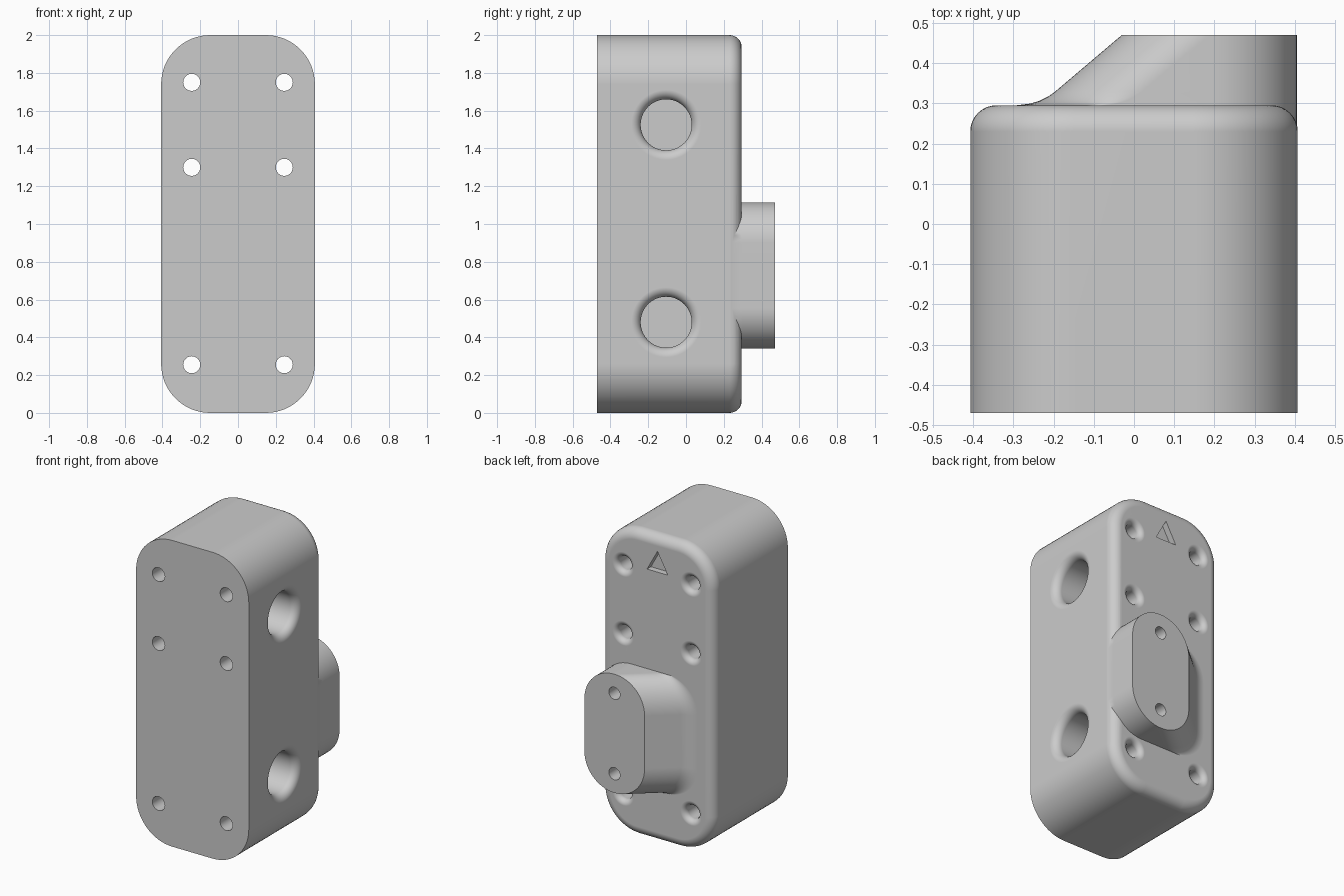
import bpy, bmesh
from math import sin, cos, pi, radians
from mathutils import Vector

cube = bpy.data.objects.get("Cube")
if cube:
    bpy.data.objects.remove(cube, do_unlink=True)

grey = bpy.data.materials.new("plain_grey")
grey.use_nodes = True
COLOUR = (0.6, 0.6, 0.6, 1)
grey.diffuse_color = COLOUR
grey.node_tree.nodes["Principled BSDF"].inputs["Base Color"].default_value = COLOUR


def loft(name, rings):
    """Closed solid through a list of rings of equal length."""
    bm = bmesh.new()
    loops = [[bm.verts.new(p) for p in ring] for ring in rings]
    n = len(loops[0])
    for a, b in zip(loops, loops[1:]):
        for i in range(n):
            j = (i + 1) % n
            bm.faces.new((a[i], a[j], b[j], b[i]))
    bm.faces.new(loops[0])
    bm.faces.new(loops[-1])
    bmesh.ops.recalc_face_normals(bm, faces=bm.faces)
    mesh = bpy.data.meshes.new(name)
    bm.to_mesh(mesh)
    bm.free()
    mesh.materials.append(grey)
    obj = bpy.data.objects.new(name, mesh)
    bpy.context.collection.objects.link(obj)
    return obj


def rounded_rect(x0, x1, z0, z1, r, y, steps=16):
    """Ring in the xz plane with round corners."""
    corners = ((x1 - r, z1 - r), (x0 + r, z1 - r), (x0 + r, z0 + r), (x1 - r, z0 + r))
    return [(cx + r * cos(a), y, cz + r * sin(a))
            for k, (cx, cz) in enumerate(corners)
            for a in [pi / 2 * (k + s / steps) for s in range(steps + 1)]]


def drill(name, mouth, axis, radius, depth, fillet=0.0, sides=40):
    """Round cutter with an optional rounded rim; axis points out of the solid."""
    mouth, axis = Vector(mouth), Vector(axis)
    up = Vector((0, 0, 1))
    side = up.cross(axis)
    steps = [(-depth, radius)]
    if fillet:
        for k in range(9):
            a = pi / 2 * k / 8
            steps.append((-fillet + fillet * sin(a), radius + fillet * (1 - cos(a))))
    steps.append((0.03, radius + fillet))
    return loft(name, [[mouth + axis * w + (side * cos(t) + up * sin(t)) * r
                        for t in [2 * pi * i / sides for i in range(sides)]]
                       for w, r in steps])


# Main block with a rounded back edge
W, H, R, F = 0.407, 2.0, 0.26, 0.065
FRONT, BACK = -0.47, 0.295
levels = [(FRONT, 0)] + [(BACK - F + F * sin(a), F * (1 - cos(a)))
                         for a in [pi / 2 * k / 8 for k in range(9)]]
body = loft("mount_body", [rounded_rect(-W + i, W - i, i, H - i, R - i, y) for y, i in levels])

# Offset boss whose inner side slopes down and blends into the back
slope = [(0.47, 0), (0.33, 0.165), (0.317, 0.183), (0.306, 0.205),
         (0.299, 0.23), (0.294, 0.27), (0.15, 0.27)]
boss = loft("boss", [rounded_rect(-0.03 - s, 0.405, 0.34, 1.115, 0.215, y) for y, s in slope])

# Screw holes through the block, blind sockets in the left side, holes in the boss
cutters = [drill("screw_hole", (x, BACK, z), (0, 1, 0), 0.045, 0.8, 0.035)
           for x in (-0.245, 0.245) for z in (0.255, 1.3, 1.75)]
cutters += [drill("side_socket", (W, -0.105, z), (1, 0, 0), 0.135, 0.4, 0.05, 64)
            for z in (0.48, 1.525)]
cutters += [drill("boss_hole", (0.188, 0.47, z), (0, 1, 0), 0.04, 0.3)
            for z in (0.465, 0.99)]

# Triangular direction mark recessed near the top of the back
cutters.append(loft("arrow_recess", [[(-0.075, y, 1.765), (0.075, y, 1.765), (0, y, 1.9)]
                                     for y in (BACK - 0.04, BACK + 0.03)]))

# Combine everything into one solid
for tool, mode in [(boss, 'UNION')] + [(c, 'DIFFERENCE') for c in cutters]:
    tool.hide_render = True
    mod = body.modifiers.new(tool.name, 'BOOLEAN')
    mod.operation, mod.object, mod.solver = mode, tool, 'EXACT'
bpy.context.view_layer.update()
solid = bpy.data.meshes.new_from_object(body.evaluated_get(bpy.context.evaluated_depsgraph_get()))
body.modifiers.clear()
body.data = solid
for tool in [boss] + cutters:
    bpy.data.objects.remove(tool, do_unlink=True)

# Smooth shading with crisp edges and clean flats
bpy.ops.object.select_all(action='DESELECT')
body.select_set(True)
bpy.context.view_layer.objects.active = body
bpy.ops.object.shade_smooth_by_angle(angle=radians(30))
weighted = body.modifiers.new("flat_normals", 'WEIGHTED_NORMAL')
weighted.keep_sharp = True
